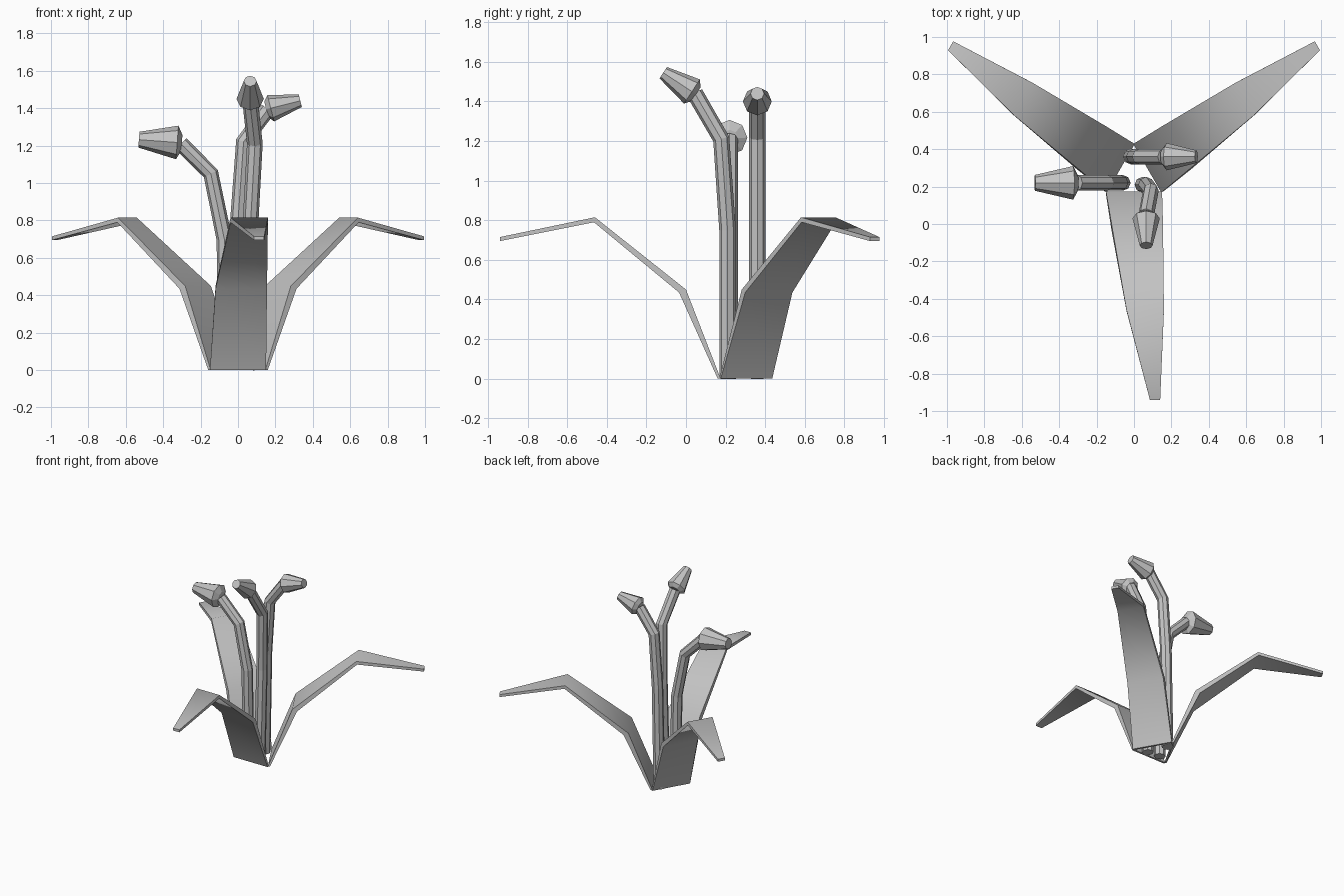
import bpy, bmesh, math
from mathutils import Vector, Matrix

if "Cube" in bpy.data.objects:
    bpy.data.objects.remove(bpy.data.objects["Cube"])

grey = bpy.data.materials.new("plain grey")
grey.diffuse_color = (0.55, 0.55, 0.55, 1)
grey.use_nodes = True
grey.node_tree.nodes["Principled BSDF"].inputs["Base Color"].default_value = grey.diffuse_color


def finish(name, bm):
    bmesh.ops.recalc_face_normals(bm, faces=bm.faces)
    me = bpy.data.meshes.new(name)
    bm.to_mesh(me)
    bm.free()
    me.materials.append(grey)
    ob = bpy.data.objects.new(name, me)
    bpy.context.collection.objects.link(ob)
    return ob


def loft(name, rings):
    """Skin a list of equal point loops and cap both ends."""
    bm = bmesh.new()
    loops = [[bm.verts.new(p) for p in r] for r in rings]
    n = len(loops[0])
    for a, b in zip(loops, loops[1:]):
        for i in range(n):
            j = (i + 1) % n
            bm.faces.new((a[i], a[j], b[j], b[i]))
    bm.faces.new(loops[0])
    bm.faces.new(loops[-1])
    return finish(name, bm)


def tube(name, path, radii, side):
    """Eight-sided tube along a path; side is the normal of its bending plane."""
    pts = [Vector(p) for p in path]
    rings = []
    for i, p in enumerate(pts):
        dirs = [(b - a).normalized() for a, b in zip(pts[max(i - 1, 0):i + 1], pts[max(i - 1, 0) + 1:i + 2])]
        t = sum(dirs, Vector()).normalized()
        v = t.cross(side).normalized()
        u = v.cross(t)
        rings.append([p + radii[i] * (u * math.cos(k * math.pi / 4) + v * math.sin(k * math.pi / 4))
                      for k in range(8)])
    return loft(name, rings)


# Leaves: left x, right x, then upper (y, z) and lower (y, z) at each fold
stations = [
    (-0.15, 0.15, (0.175, 0.0), (0.16, 0.0)),
    (-0.12, 0.155, (0.0, 0.45), (-0.035, 0.435)),
    (-0.04, 0.16, (-0.46, 0.815), (-0.465, 0.79)),
    (0.085, 0.14, (-0.94, 0.715), (-0.94, 0.695)),
]
centre = Matrix.Translation((0, 0.257, 0))
turn = centre @ Matrix.Rotation(math.radians(120), 4, 'Z') @ centre.inverted()
mirror = Matrix.Scale(-1, 4, (1, 0, 0))
for name, m in (("front_leaf", Matrix()), ("right_leaf", turn), ("left_leaf", mirror @ turn)):
    rings = [[m @ Vector((x, *yz)) for x, yz in ((l, up), (r, up), (r, low), (l, low))]
             for l, r, up, low in stations]
    ob = loft(name, rings)
    bpy.ops.object.select_all(action='DESELECT')
    ob.select_set(True)
    bpy.context.view_layer.objects.active = ob
    bpy.ops.object.shade_smooth_by_angle(angle=math.radians(60))

# Stems with their buds: path, bud widest point, bud tip, bud radius, bending normal
X, Y = Vector((1, 0, 0)), Vector((0, 1, 0))
flowers = {
    "front": ([(0.045, 0.21, 0), (0.065, 0.21, 0.75), (0.09, 0.178, 1.21), (0.065, 0.045, 1.44)],
              (0.065, 0.03, 1.45), (0.065, -0.115, 1.545), 0.073, X),
    "right": ([(-0.015, 0.36, 0), (0.0, 0.36, 0.8), (0.03, 0.36, 1.22), (0.16, 0.36, 1.395)],
              (0.175, 0.36, 1.40), (0.333, 0.36, 1.44), 0.073, Y),
    "left": ([(-0.06, 0.22, 0), (-0.073, 0.22, 0.7), (-0.145, 0.22, 1.05), (-0.305, 0.22, 1.21)],
             (-0.325, 0.22, 1.217), (-0.53, 0.22, 1.232), 0.09, Y),
}
for name, (path, wide, tip, r, side) in flowers.items():
    tube(name + "_stem", path, [0.042] * 4, side)
    axis = (Vector(tip) - Vector(wide)).normalized()
    tube(name + "_bud", [Vector(wide) - axis * 0.025, wide, tip], [0.042, r, r * 0.47], side)
